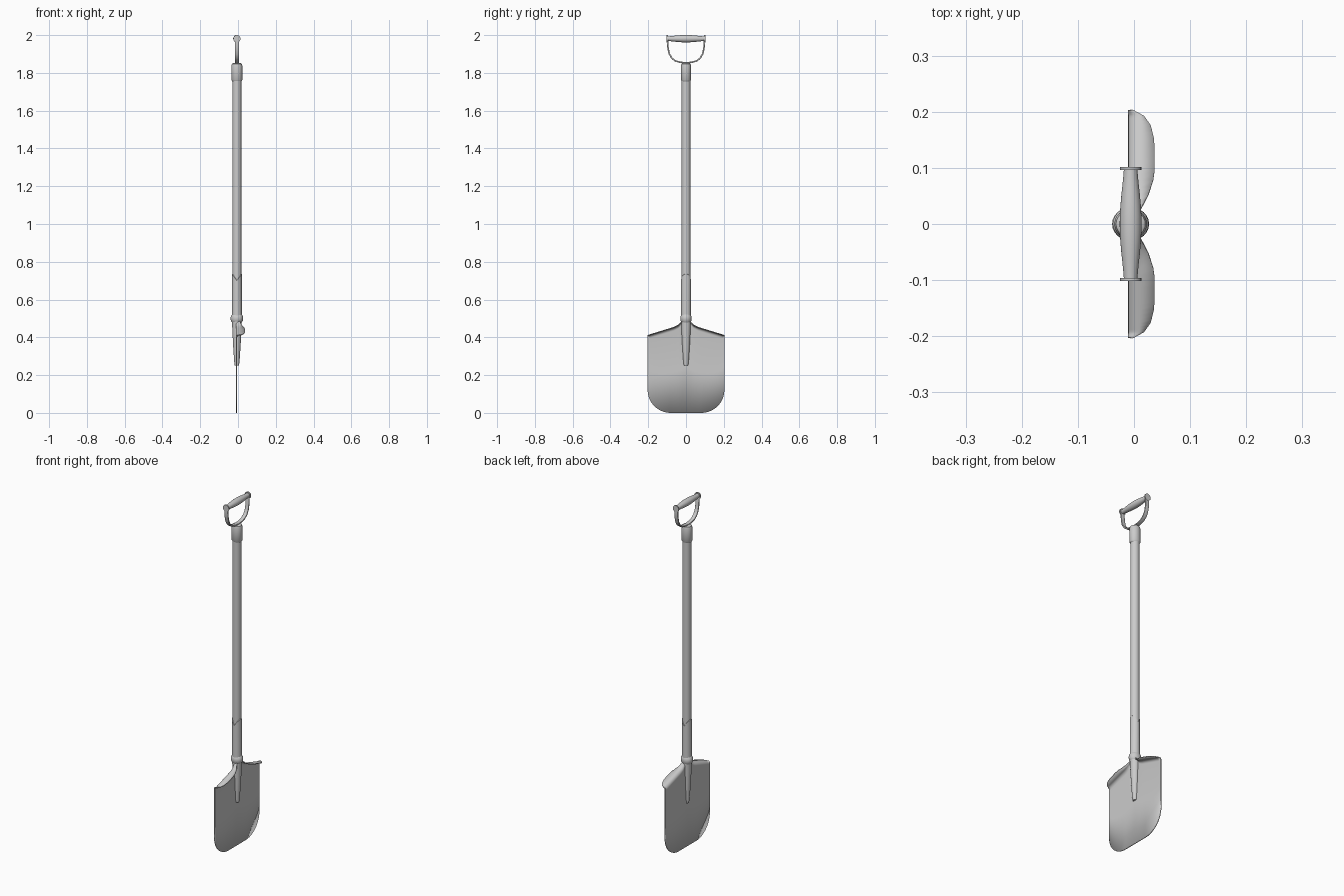
import bpy, bmesh, math
from mathutils import Vector

default = bpy.data.objects.get("Cube")
if default:
    bpy.data.objects.remove(default, do_unlink=True)

AXIS_X = -0.006
BLADE_X = -0.008

steel = bpy.data.materials.new("plain_grey")
steel.use_nodes = True
grey = (0.6, 0.6, 0.6, 1)
steel.diffuse_color = grey
steel.node_tree.nodes["Principled BSDF"].inputs["Base Color"].default_value = grey


def finish(bm, name, angle=40):
    bmesh.ops.recalc_face_normals(bm, faces=bm.faces)
    mesh = bpy.data.meshes.new(name)
    bm.to_mesh(mesh)
    bm.free()
    mesh.materials.append(steel)
    obj = bpy.data.objects.new(name, mesh)
    bpy.context.collection.objects.link(obj)
    bpy.ops.object.select_all(action="DESELECT")
    obj.select_set(True)
    bpy.context.view_layer.objects.active = obj
    bpy.ops.object.shade_smooth_by_angle(angle=math.radians(angle))
    return obj


def skin(bm, rows, closed=False):
    """Bridge successive rows of points with quads."""
    grid = [[bm.verts.new(p) for p in row] for row in rows]
    n = len(grid[0])
    for a, b in zip(grid, grid[1:]):
        for i in range(n if closed else n - 1):
            j = (i + 1) % n
            bm.faces.new((a[i], a[j], b[j], b[i]))
    return grid


def lathe(name, profile, along_y=False, height=0, sides=24, squash=1, crown=0):
    """Turn (radius, position) pairs round z, or round y at a height."""
    rows = []
    for k, (r, t) in enumerate(profile):
        row = []
        for i in range(sides):
            a = math.tau * i / sides
            u, v = r * math.cos(a), r * math.sin(a) * squash
            lift = crown * abs(math.cos(a)) if k >= len(profile) - 2 else 0
            row.append((AXIS_X + u, t, height + v) if along_y
                       else (AXIS_X + u, v, t + lift))
        rows.append(row)
    bm = bmesh.new()
    grid = skin(bm, rows, closed=True)
    bm.faces.new(grid[0])
    bm.faces.new(grid[-1])
    return finish(bm, name)


def lerp_table(table, t):
    for (a, va), (b, vb) in zip(table, table[1:]):
        if t <= b:
            return va + (vb - va) * (t - a) / (b - a)
    return table[-1][1]


def thicken(obj, amount, bevel=0):
    mod = obj.modifiers.new("thickness", "SOLIDIFY")
    mod.thickness = amount
    mod.offset = 0
    if bevel:
        mod = obj.modifiers.new("soft_edges", "BEVEL")
        mod.width = bevel
        mod.segments = 2


# Blade: flat plate with rounded lower corners and a rolled foot step
HALF = 0.203
top_edge = [(0, 0.5), (0.02, 0.488), (0.035, 0.468), (0.06, 0.454), (HALF, 0.41)]
step_width = [(0, 0.012), (0.02, 0.016), (0.05, 0.033), (0.08, 0.043), (0.1, 0.045),
              (0.15, 0.044), (0.175, 0.038), (0.192, 0.026), (HALF, 0.006)]


def blade_column(y):
    d = abs(y)
    corner = max(0, (d - 0.08) / (HALF - 0.08))
    low = 0.12 * (1 - math.sqrt(max(0, 1 - corner ** 2)))
    top, width = lerp_table(top_edge, d), lerp_table(step_width, d)
    bend = min(0.018, width * 0.8)
    column = [(BLADE_X, y, low + (top - bend - low) * f) for f in (0, 0.5, 1)]
    for i in range(1, 6):
        a = math.pi / 2 * i / 5
        column.append((BLADE_X + bend * (1 - math.cos(a)), y,
                       top - bend + bend * math.sin(a)))
    column.append((BLADE_X + width, y, top))
    return column


steps = 48
bm = bmesh.new()
skin(bm, [blade_column(HALF * math.sin(math.pi * (i / steps - 0.5)))
          for i in range(steps + 1)])
thicken(finish(bm, "blade"), 0.005)

# Socket: tapered tang over the blade, collar and pointed sleeve
lathe("tang", [(0.011, 0.25), (0.014, 0.27), (0.02, 0.36), (0.024, 0.44), (0.026, 0.49)])
lathe("collar", [(0.025, 0.478), (0.032, 0.488), (0.033, 0.5), (0.032, 0.512),
                 (0.025, 0.522)], squash=0.9)
lathe("socket_sleeve", [(0.026, 0.5), (0.026, 0.7), (0.023, 0.702)], crown=0.035)

# Shaft and the ferrule at its top
lathe("shaft", [(0.0235, 0.5), (0.0235, 1.8)])
lathe("top_ferrule", [(0.024, 1.755), (0.029, 1.762), (0.029, 1.838), (0.026, 1.848),
                      (0.018, 1.853)], squash=0.93)

# Yoke: a bent strap joining the ferrule to both ends of the grip
half_path = [(0, 1.853), (0.03, 1.856), (0.055, 1.863), (0.075, 1.878),
             (0.088, 1.9), (0.095, 1.93), (0.098, 1.98)]
path = [(-y, z) for y, z in reversed(half_path[1:])] + half_path
bm = bmesh.new()
skin(bm, [[(AXIS_X + s * 0.011, y, z) for s in (-1, 1)] for y, z in path])
thicken(finish(bm, "handle_yoke", 60), 0.008, 0.002)

# Grip: barrel swelling in the middle, with a disc at each end
GRIP_Z = 1.981
lathe("grip", [(0.012 + 0.0075 * math.cos(math.pi / 2 * t / 6) ** 1.3, 0.098 * t / 6)
               for t in range(-6, 7)], along_y=True, height=GRIP_Z)
for side, label in ((1, "back"), (-1, "front")):
    lathe(label + "_grip_disc", [(0.019, side * 0.096), (0.019, side * 0.102)],
          along_y=True, height=GRIP_Z)
